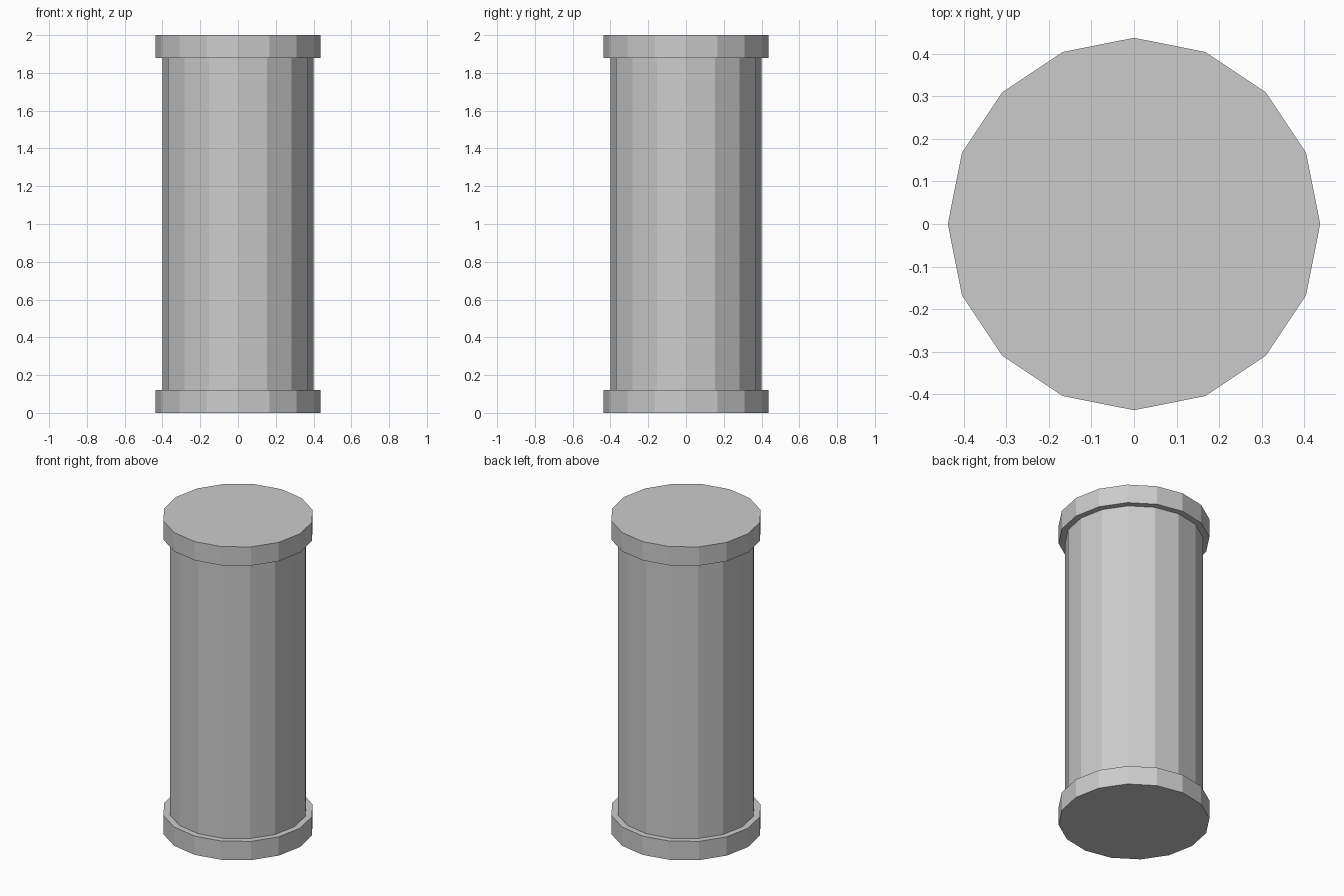
import bpy

if "Cube" in bpy.data.objects:
    bpy.data.objects.remove(bpy.data.objects["Cube"])

SIDES = 16
HEIGHT = 2.0
CAP_H = 0.12
CAP_R = 0.438
BODY_R = 0.40


def drum(name, radius, z0, z1):
    """Flat-faced 16-sided cylinder between two heights, a corner on +x."""
    bpy.ops.mesh.primitive_cylinder_add(
        vertices=SIDES, radius=radius, depth=z1 - z0,
        end_fill_type='NGON', location=(0, 0, (z0 + z1) / 2))
    obj = bpy.context.object
    obj.name = name
    return obj


# Main column, meeting the two caps
drum("body", BODY_R, CAP_H, HEIGHT - CAP_H)

# Wider rims at both ends
drum("bottom_cap", CAP_R, 0.0, CAP_H)
drum("top_cap", CAP_R, HEIGHT - CAP_H, HEIGHT)
